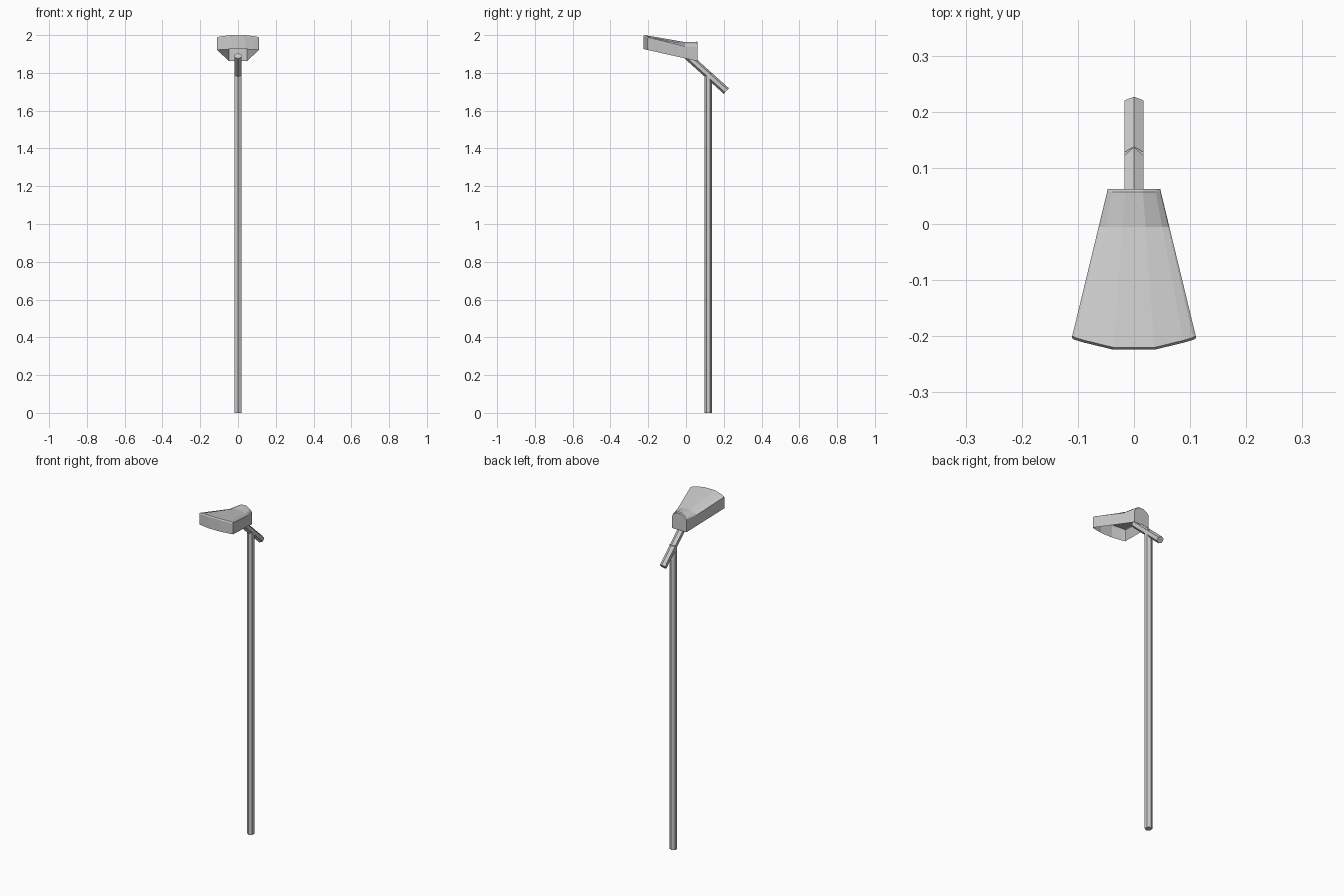
import bpy, bmesh, math
from mathutils import Vector

if "Cube" in bpy.data.objects:
    bpy.data.objects.remove(bpy.data.objects["Cube"])


def make_object(name, bm):
    mesh = bpy.data.meshes.new(name)
    bm.to_mesh(mesh)
    bm.free()
    obj = bpy.data.objects.new(name, mesh)
    bpy.context.collection.objects.link(obj)
    return obj


def hex_bar(name, a, b, r=0.02):
    """Six-sided bar between two points in the x = 0 plane, one corner facing the ridge."""
    a, b = Vector(a), Vector(b)
    side = Vector((1, 0, 0))
    up = side.cross((b - a).normalized())
    bm = bmesh.new()
    rings = []
    for p in (a, b):
        rings.append([bm.verts.new(p + r * (math.cos(t) * up + math.sin(t) * side))
                      for t in (i * math.pi / 3 for i in range(6))])
    for i in range(6):
        j = (i + 1) % 6
        bm.faces.new((rings[0][i], rings[0][j], rings[1][j], rings[1][i]))
    for ring in rings:
        bm.faces.new(ring)
    bmesh.ops.recalc_face_normals(bm, faces=bm.faces)
    return make_object(name, bm)


# Upright post and the slanted arm crossing its top
hex_bar("post", (0, 0.118, 0), (0, 0.118, 1.80))
hex_bar("arm", (0, 0.2135, 1.704), (0, 0.007, 1.89))

# Lamp hood: open-bottomed shell lofted through arched cross-sections
FRACTIONS = (-1, -0.96, -0.8, -0.33, 0.33, 0.8, 0.96, 1)
HEIGHTS = (-0.25, 0, 0.4, 1, 1, 0.4, 0, -0.25)      # share of the arch height
BOW = (0, 0.15, 0.4, 1, 1, 0.4, 0.15, 0)            # forward bow of the front


def bottom_z(y):
    return 1.925 - (y + 0.22) * 0.0625 / 0.28


# y, half width, top z, arch height, forward bow
SECTIONS = [
    (-0.203, 0.111, 1.994, 0.010, 0.021),
    (-0.199, 0.110, 2.000, 0.010, 0.021),
    (-0.005, 0.063, 1.963, 0.018, 0.0),
    (0.057, 0.048, 1.965, 0.022, 0.0),
    (0.062, 0.047, 1.960, 0.022, 0.0),
]
bm = bmesh.new()
rows = []
for y, hw, top, arch, bow in SECTIONS:
    rows.append([bm.verts.new((f * hw, y - bow * w, top - arch * (1 - h)))
                 for f, h, w in zip(FRACTIONS, HEIGHTS, BOW)])
n = len(FRACTIONS)
for r0, r1 in zip(rows, rows[1:]):
    for i in range(n - 1):
        bm.faces.new((r0[i], r0[i + 1], r1[i + 1], r1[i]))

# Walls drop from the outline of the roof to the sloping lower edge
outline = (rows[0] + [r[-1] for r in rows[1:]]
           + rows[-1][-2::-1] + [r[0] for r in rows[-2:0:-1]])
lower = [bm.verts.new((v.co.x, v.co.y, bottom_z(v.co.y))) for v in outline]
for i in range(len(outline)):
    j = (i + 1) % len(outline)
    bm.faces.new((outline[j], outline[i], lower[i], lower[j]))
bmesh.ops.recalc_face_normals(bm, faces=bm.faces)
bm.faces.ensure_lookup_table()
if bm.faces[10].normal.z < 0:
    bmesh.ops.reverse_faces(bm, faces=bm.faces)
make_object("lamp_hood", bm)
